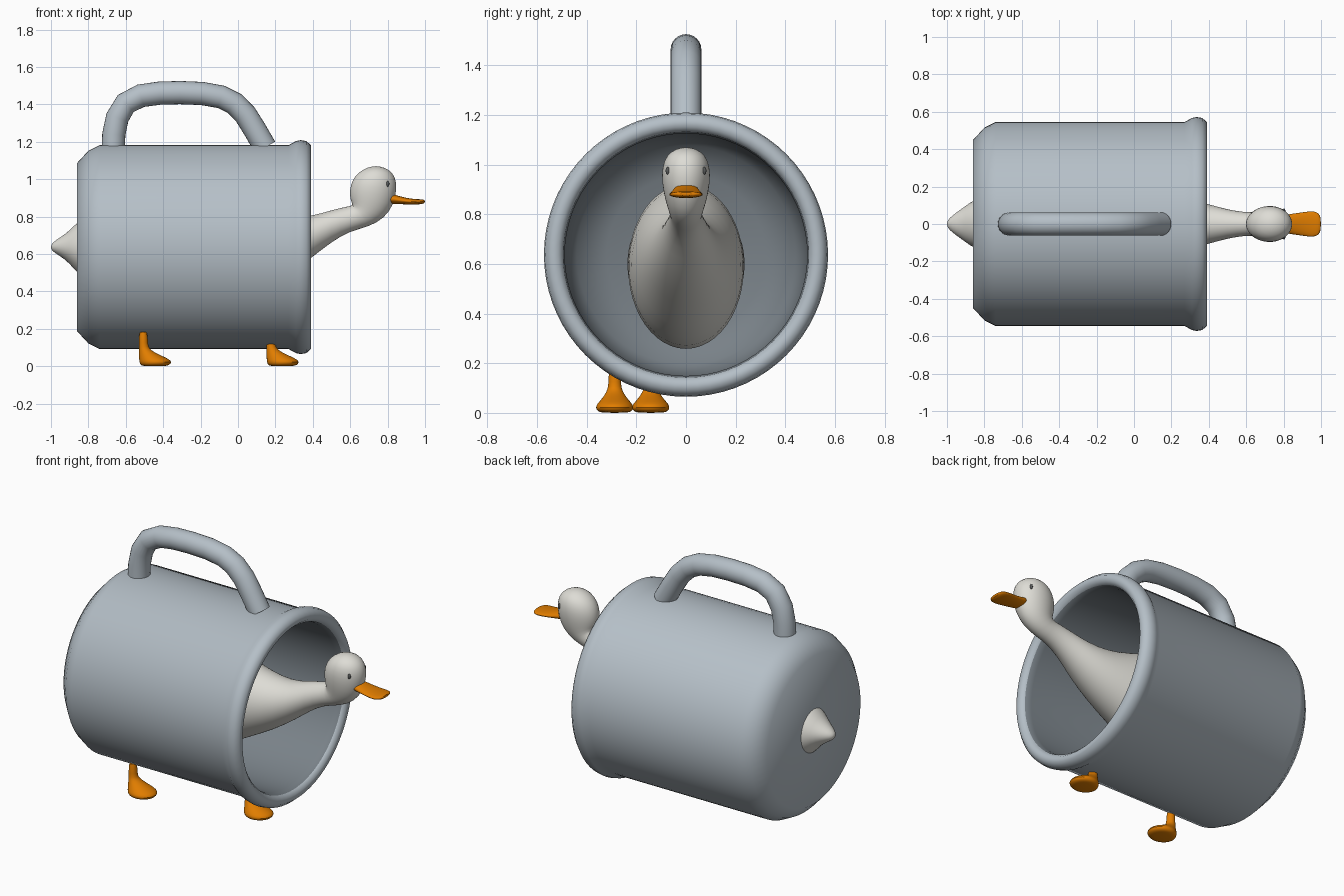
import bpy, bmesh, math
from mathutils import Vector


def material(name, rgb):
    m = bpy.data.materials.new(name)
    m.diffuse_color = (*rgb, 1)
    return m


GREY = material("mug grey", (0.46, 0.52, 0.57))
INNER = material("mug inner grey", (0.19, 0.22, 0.245))
WHITE = material("feather white", (0.73, 0.72, 0.67))
ORANGE = material("bill orange", (0.75, 0.205, 0.0))
DARK = material("eye dark", (0.1, 0.105, 0.105))


def loft(name, rings, mat, n=24, y=0.0, subsurf=0):
    """Each ring is (x0, z0, x1, z1, w): an ellipse across that segment, half width w in y."""
    bm = bmesh.new()
    loops = []
    for x0, z0, x1, z1, w in rings:
        c = Vector(((x0 + x1) / 2, y, (z0 + z1) / 2))
        a = Vector(((x1 - x0) / 2, 0, (z1 - z0) / 2))
        loops.append([bm.verts.new(c + a * math.cos(t) + Vector((0, w * math.sin(t), 0)))
                      for t in (2 * math.pi * i / n for i in range(n))])
    for p, q in zip(loops, loops[1:]):
        for i in range(n):
            j = (i + 1) % n
            bm.faces.new((p[i], p[j], q[j], q[i]))
    bm.faces.new(loops[0])
    bm.faces.new(loops[-1])
    bmesh.ops.recalc_face_normals(bm, faces=bm.faces)
    me = bpy.data.meshes.new(name)
    bm.to_mesh(me)
    bm.free()
    ob = bpy.data.objects.new(name, me)
    bpy.context.collection.objects.link(ob)
    me.materials.append(mat)
    smooth(ob)
    if subsurf:
        ob.modifiers.new("smooth", 'SUBSURF').levels = subsurf
        ob.modifiers["smooth"].render_levels = subsurf
    return ob


def smooth(ob):
    bpy.ops.object.select_all(action='DESELECT')
    ob.select_set(True)
    bpy.context.view_layer.objects.active = ob
    bpy.ops.object.shade_smooth_by_angle(angle=math.radians(62))


def ellipsoid(name, loc, size, mat, rot_z=0.0):
    bpy.ops.mesh.primitive_uv_sphere_add(segments=24, ring_count=14, location=loc, rotation=(0, 0, rot_z))
    ob = bpy.context.object
    ob.name = name
    ob.scale = size
    ob.data.materials.append(mat)
    smooth(ob)


# Mug lying on its side: outer wall, rolled rim, inner wall
ZC = 0.637
profile = [(-0.86, 0.002), (-0.86, 0.45), (-0.80, 0.515), (-0.74, 0.545), (0.27, 0.545),
           (0.31, 0.567), (0.335, 0.572), (0.365, 0.567), (0.39, 0.545), (0.39, 0.515),
           (0.37, 0.495), (0.33, 0.488), (-0.62, 0.485), (-0.73, 0.44), (-0.78, 0.32), (-0.79, 0.002)]
mug = loft("mug", [(x, ZC - r, x, ZC + r, r) for x, r in profile], GREY, n=72)
# Inside of the mug is a darker grey
mug.data.materials.append(INNER)
for f in mug.data.polygons:
    radius = max(math.hypot(mug.data.vertices[v].co.y, mug.data.vertices[v].co.z - ZC) for v in f.vertices)
    if radius < 0.497 and f.center.x > -0.8:
        f.material_index = 1

# Handle: round tube along a path
path = [(-0.667, 1.15), (-0.664, 1.24), (-0.645, 1.33), (-0.60, 1.405), (-0.52, 1.446),
        (-0.42, 1.46), (-0.31, 1.463), (-0.19, 1.458), (-0.09, 1.44), (-0.02, 1.405),
        (0.04, 1.345), (0.09, 1.265), (0.145, 1.17)]
rings = []
for i, p in enumerate(path):
    a, b = path[max(i - 1, 0)], path[min(i + 1, len(path) - 1)]
    d = Vector((b[0] - a[0], b[1] - a[1])).normalized() * 0.062
    rings.append((p[0] + d.y, p[1] - d.x, p[0] - d.y, p[1] + d.x, 0.062))
loft("handle", rings, GREY)

# Bird body from tail tip to neck: (x, bottom, top, half width)
body = [(-1.0, 0.63, 0.645, 0.008), (-0.99, 0.612, 0.663, 0.03), (-0.95, 0.588, 0.69, 0.062),
        (-0.90, 0.55, 0.725, 0.097), (-0.86, 0.495, 0.775, 0.13), (-0.7, 0.37, 0.86, 0.185),
        (-0.5, 0.275, 0.92, 0.228), (-0.3, 0.24, 0.93, 0.24), (-0.1, 0.29, 0.90, 0.227),
        (0.1, 0.40, 0.83, 0.18), (0.25, 0.48, 0.795, 0.145), (0.39, 0.575, 0.80, 0.11),
        (0.5, 0.665, 0.837, 0.077), (0.6, 0.723, 0.857, 0.062)]
# Neck bending up into the head
head = [(0.70, 0.745, 0.615, 0.862, 0.064), (0.782, 0.79, 0.602, 0.885, 0.077),
        (0.832, 0.86, 0.596, 0.92, 0.092), (0.852, 0.95, 0.600, 0.97, 0.1),
        (0.842, 1.015, 0.625, 1.02, 0.09), (0.808, 1.053, 0.67, 1.055, 0.062),
        (0.755, 1.07, 0.72, 1.07, 0.016)]
loft("bird_body", [(x, b, x, t, w) for x, b, t, w in body] + head, WHITE, subsurf=1)

# Bill
bill = [(0.78, 0.87, 0.935, 0.045), (0.83, 0.868, 0.919, 0.053), (0.90, 0.865, 0.899, 0.063),
        (0.955, 0.864, 0.893, 0.071), (0.985, 0.867, 0.893, 0.062), (1.0, 0.873, 0.889, 0.036)]
loft("bill", [(x, b, x, t, w) for x, b, t, w in bill], ORANGE, subsurf=1)

# Folded wings and eyes, one per side
for side, s in (("left", 1), ("right", -1)):
    ellipsoid(side + "_wing", (-0.25, s * 0.15, 0.60), (0.36, 0.075, 0.17), WHITE, -s * 0.12)
    ellipsoid(side + "_eye", (0.801, s * 0.073, 0.975), (0.008, 0.009, 0.016), DARK)

# Legs with webbed feet: (z, back, front, half width) relative to the heel
foot = [(0.0, 0.025, 0.14, 0.05), (0.006, 0.008, 0.165, 0.07), (0.022, 0.002, 0.176, 0.078),
        (0.036, 0.001, 0.166, 0.071), (0.055, 0.0, 0.125, 0.054), (0.075, 0.0, 0.082, 0.039),
        (0.095, 0.0, 0.055, 0.029), (0.115, 0.0, 0.048, 0.025)]
for name, x, y, top in (("back_leg", -0.53, -0.287, 0.2), ("front_leg", 0.152, -0.142, 0.135)):
    leg = foot + [(top, 0.0, 0.047, 0.024)]
    loft(name, [(x + a, z, x + b, z, w) for z, a, b, w in leg], ORANGE, y=y, subsurf=1)
